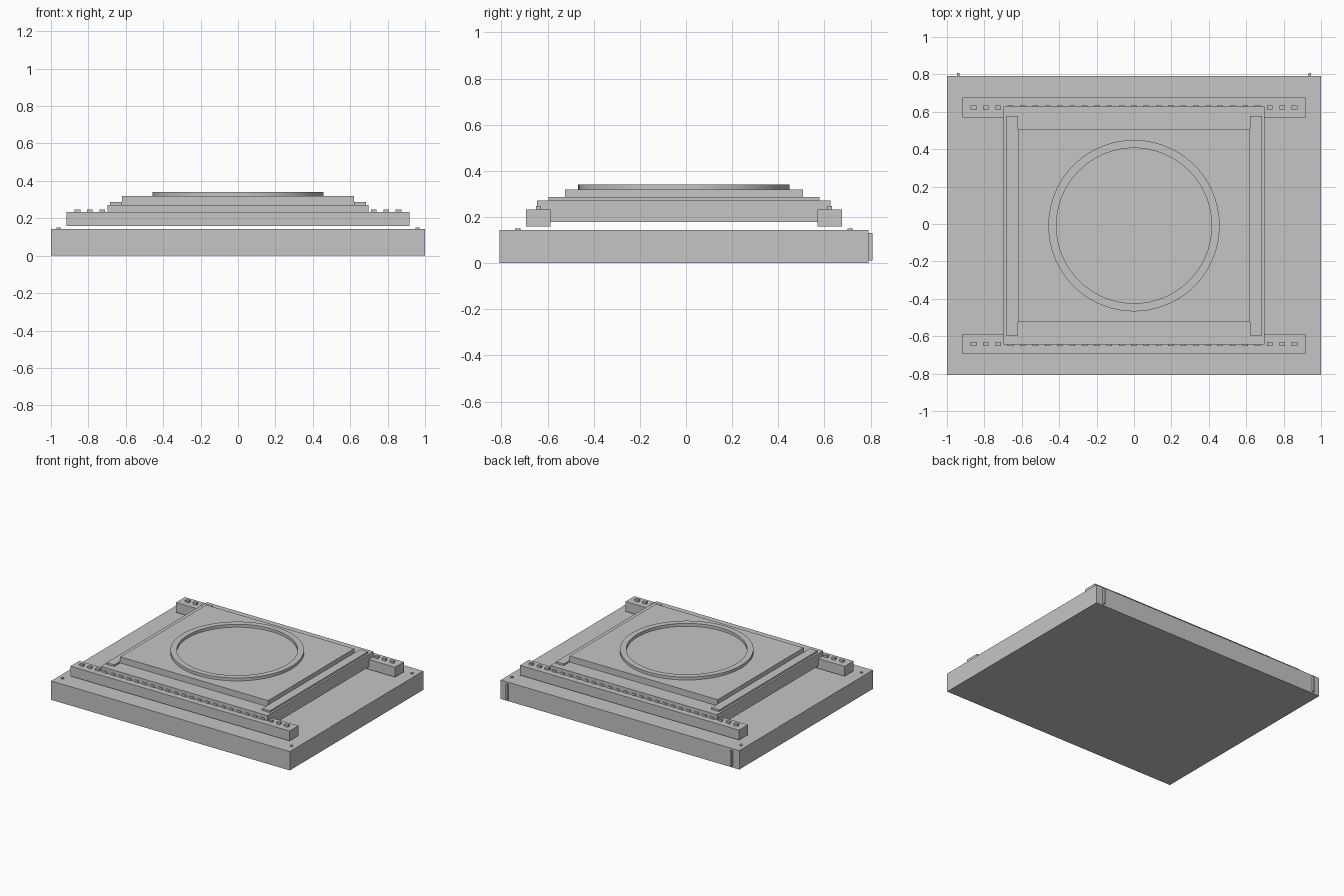
import bpy, bmesh, math

cube = bpy.data.objects.get("Cube")
if cube:
    bpy.data.objects.remove(cube, do_unlink=True)

OFFSET_Y = -0.009  # rear tabs push the body slightly forward

grey = bpy.data.materials.new("light_grey")
grey.use_nodes = True
grey.diffuse_color = (0.56, 0.56, 0.56, 1)
grey.node_tree.nodes["Principled BSDF"].inputs["Base Color"].default_value = grey.diffuse_color


def make_object(name, bm):
    bmesh.ops.recalc_face_normals(bm, faces=bm.faces)
    mesh = bpy.data.meshes.new(name)
    bm.to_mesh(mesh)
    bm.free()
    mesh.materials.append(grey)
    obj = bpy.data.objects.new(name, mesh)
    obj.location.y = OFFSET_Y
    bpy.context.collection.objects.link(obj)
    return obj


def add_box(bm, x, y, half_x, half_y, z0, z1):
    verts = bmesh.ops.create_cube(bm, size=2)["verts"]
    bmesh.ops.scale(bm, verts=verts, vec=(half_x, half_y, (z1 - z0) / 2))
    bmesh.ops.translate(bm, verts=verts, vec=(x, y, (z0 + z1) / 2))


def box(name, x, y, half_x, half_y, z0, z1):
    bm = bmesh.new()
    add_box(bm, x, y, half_x, half_y, z0, z1)
    return make_object(name, bm)


def smooth(obj):
    bpy.ops.object.select_all(action="DESELECT")
    obj.select_set(True)
    bpy.context.view_layer.objects.active = obj
    bpy.ops.object.shade_smooth_by_angle(angle=math.radians(30))


# Stacked plates
box("base_slab", 0, 0, 1, 0.799, 0, 0.143)
box("middle_plate", 0, 0, 0.698, 0.636, 0.178, 0.272)
box("top_plate", 0, 0, 0.62, 0.515, 0.272, 0.319)

# Raised ring: a rectangular section spun around z
bm = bmesh.new()
section = [(0.415, 0.319), (0.458, 0.319), (0.458, 0.341), (0.415, 0.341)]
loop = [bm.verts.new((r, 0, z)) for r, z in section]
edges = [bm.edges.new((loop[i], loop[i - 1])) for i in range(4)]
bmesh.ops.spin(bm, geom=loop + edges, axis=(0, 0, 1), cent=(0, 0, 0),
               angle=math.tau, steps=96, use_merge=True)
bmesh.ops.remove_doubles(bm, verts=bm.verts, dist=0.0001)
smooth(make_object("top_ring", bm))

# Side strips and rear tabs
for side, sx in (("left", 1), ("right", -1)):
    box(side + "_strip", sx * 0.652, 0, 0.032, 0.587, 0.272, 0.286)
    box(side + "_rear_tab", sx * 0.94, 0.807, 0.006, 0.01, 0.011, 0.131)

# Cross rails, each with a row of small pads
for end, sy in (("front", -1), ("rear", 1)):
    y = sy * 0.632
    box(end + "_rail", 0, y, 0.918, 0.053, 0.158, 0.233)
    bm = bmesh.new()
    for i in range(-13, 14):
        add_box(bm, i * 0.066, y, 0.015, 0.01, 0.233, 0.248)
    make_object(end + "_rail_pads", bm)

# Corner pins on the base
for end, sy in (("front", -1), ("rear", 1)):
    for side, sx in (("left", 1), ("right", -1)):
        bm = bmesh.new()
        pin = bmesh.ops.create_cone(bm, cap_ends=True, segments=16, radius1=0.011,
                                    radius2=0.011, depth=0.008)["verts"]
        bmesh.ops.translate(bm, verts=pin, vec=(sx * 0.96, sy * 0.72, 0.146))
        smooth(make_object(end + "_" + side + "_pin", bm))
